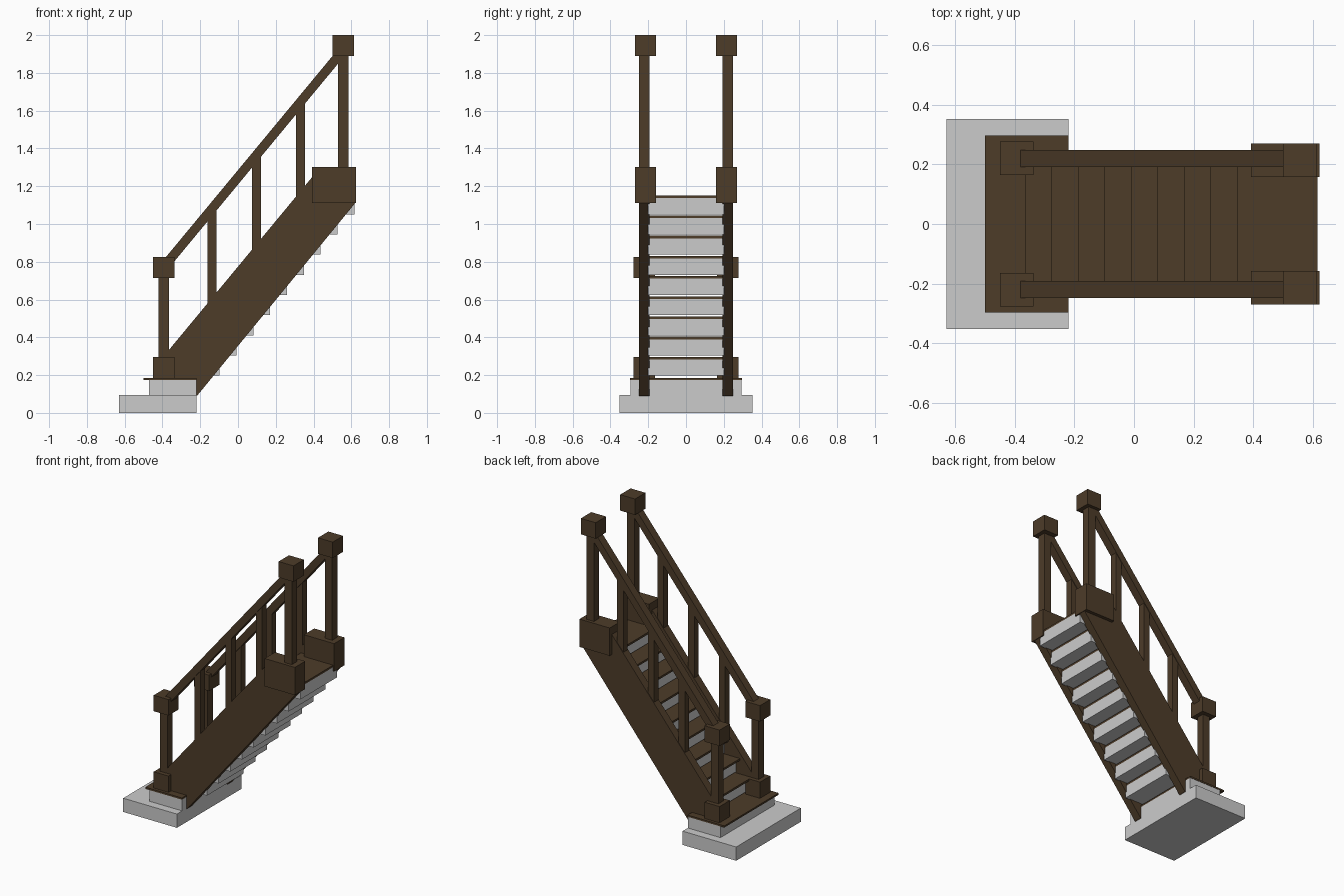
import bpy

if "Cube" in bpy.data.objects:
    bpy.data.objects.remove(bpy.data.objects["Cube"])

wood = bpy.data.materials.new("dark_wood")
wood.diffuse_color = (0.075, 0.045, 0.022, 1)
wood.use_nodes = True
wood.node_tree.nodes["Principled BSDF"].inputs["Base Color"].default_value = wood.diffuse_color
SLOPE = 1.208


def prism(name, profile, y0, y1, mat=None):
    """Extrude an x-z profile (counter-clockwise from the front) from y0 to y1."""
    n = len(profile)
    verts = [(x, y0, z) for x, z in profile] + [(x, y1, z) for x, z in profile]
    faces = [tuple(range(n)), tuple(range(2 * n - 1, n - 1, -1))]
    faces += [(i, i + n, (i + 1) % n + n, (i + 1) % n) for i in range(n)]
    me = bpy.data.meshes.new(name)
    me.from_pydata(verts, [], faces)
    if mat:
        me.materials.append(mat)
    ob = bpy.data.objects.new(name, me)
    bpy.context.collection.objects.link(ob)
    return ob


def box(name, x0, x1, y0, y1, z0, z1, mat=None):
    return prism(name, [(x0, z0), (x1, z0), (x1, z1), (x0, z1)], y0, y1, mat)


# Stone footing and the wide bottom step
box("base_slab", -0.63, -0.22, -0.352, 0.352, 0, 0.095)
box("bottom_step_block", -0.47, -0.22, -0.295, 0.295, 0.095, 0.173)
box("bottom_tread", -0.50, -0.22, -0.297, 0.297, 0.173, 0.185, wood)

# Flight of overlapping steps: grey block with a wooden tread on top
for i in range(9):
    x, z = -0.367 + 0.0891 * i, 0.297 + 0.1068 * i
    box(f"step_block_{i + 1}", x + 0.03, x + 0.27, -0.2, 0.2, z - 0.1, z - 0.014)
    box(f"tread_{i + 1}", x, x + 0.27, -0.2, 0.2, z - 0.014, z, wood)


def stringer_top(x):
    return 0.775 + SLOPE * x


def rail_bottom(x):
    return 1.209 + SLOPE * x


# Both sides: stringer, newel posts, balusters and handrail
for side, s in (("left", 1), ("right", -1)):
    def span(inner, outer):
        return sorted((s * inner, s * outer))

    beam = span(0.192, 0.248)
    prism(f"stringer_{side}",
          [(-0.43, 0.18), (-0.285, 0.18), (-0.22, 0.09), (-0.213, 0.095), (0.62, 1.11),
           (0.62, 1.25), (0.394, 1.25), (-0.43, stringer_top(-0.43))], *beam, wood)

    low, high = span(0.165, 0.277), span(0.158, 0.271)
    box(f"lower_newel_base_{side}", -0.45, -0.337, *low, 0.185, 0.297, wood)
    box(f"lower_newel_post_{side}", -0.421, -0.366, *beam, 0.297, 0.715, wood)
    box(f"lower_newel_cap_{side}", -0.45, -0.337, *low, 0.715, 0.825, wood)
    box(f"upper_newel_base_{side}", 0.393, 0.624, *high, 1.11, 1.302, wood)
    box(f"upper_newel_post_{side}", 0.529, 0.585, *beam, 1.302, 1.89, wood)
    box(f"upper_newel_cap_{side}", 0.50, 0.613, *high, 1.89, 2.0, wood)

    xa, xb = -0.385, 0.54
    prism(f"handrail_{side}",
          [(xa, rail_bottom(xa)), (xb, rail_bottom(xb)),
           (xb, 1.90), (0.505, 1.895), (xa, rail_bottom(xa) + 0.077)], *beam, wood)
    for k, x in enumerate((-0.162, 0.074, 0.308)):
        x1 = x + 0.047
        prism(f"baluster_{side}_{k + 1}",
              [(x, stringer_top(x) - 0.03), (x1, stringer_top(x1) - 0.03),
               (x1, rail_bottom(x1) + 0.02), (x, rail_bottom(x) + 0.02)],
              *span(0.196, 0.244), wood)
